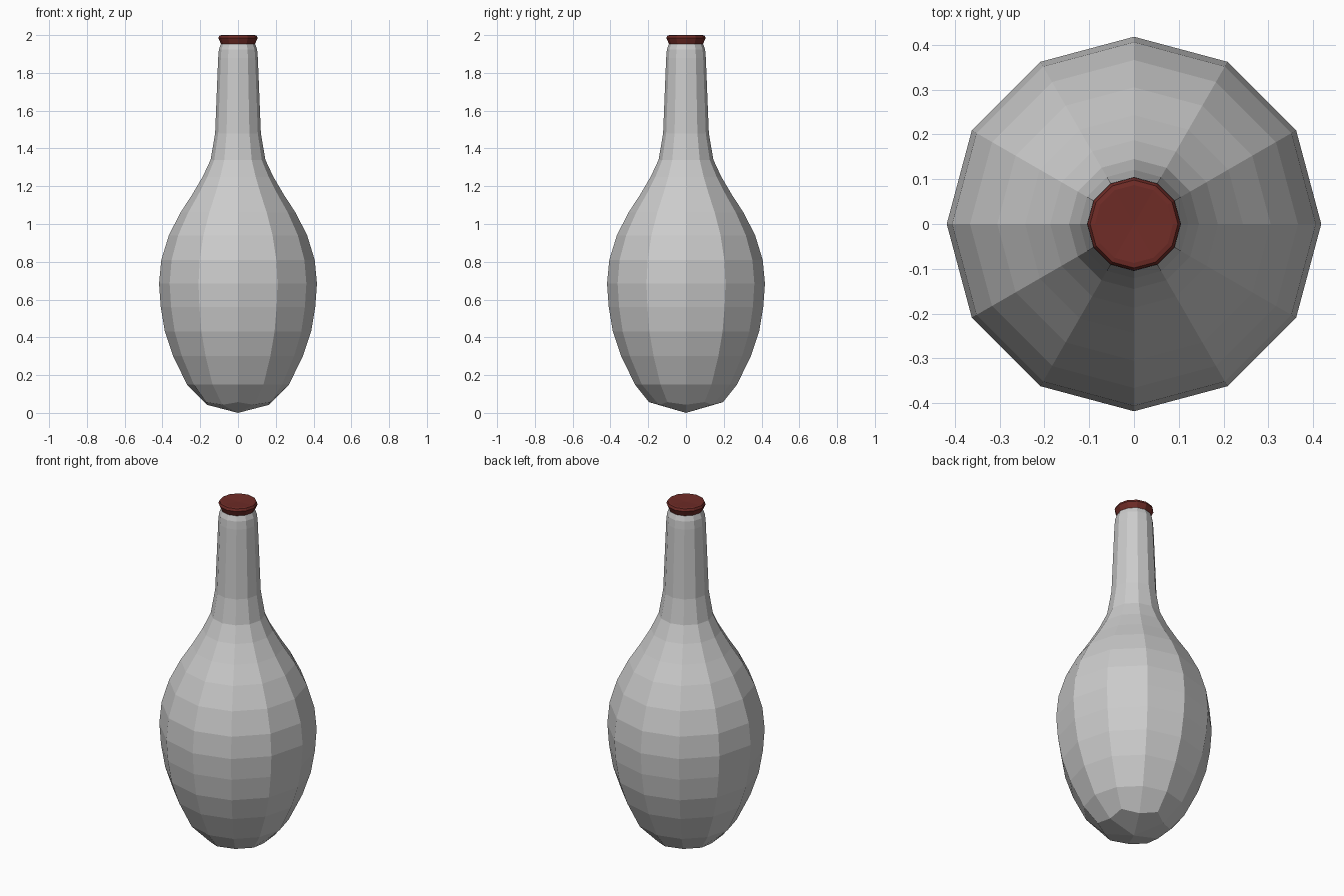
import bpy, bmesh
from math import cos, sin, pi

if "Cube" in bpy.data.objects:
    bpy.data.objects.remove(bpy.data.objects["Cube"])

SIDES = 12


def lathe(name, rings, bottom_z, top_z=None, color=None):
    """Revolve rings of (r_even, z_even, r_odd, z_odd) and close both ends with quad fans."""
    bm = bmesh.new()
    loops = []
    for r0, z0, r1, z1 in rings:
        loop = []
        for i in range(SIDES):
            r, z = ((r0, z0), (r1, z1))[i % 2]
            a = 2 * pi * i / SIDES
            loop.append(bm.verts.new((r * cos(a), r * sin(a), z)))
        loops.append(loop)
    for lo, hi in zip(loops, loops[1:]):
        for i in range(SIDES):
            j = (i + 1) % SIDES
            bm.faces.new((lo[i], lo[j], hi[j], hi[i]))
    for loop, z in ((loops[0], bottom_z), (loops[-1], top_z)):
        if z is None:
            continue
        c = bm.verts.new((0, 0, z))
        for i in range(0, SIDES, 2):
            bm.faces.new((c, loop[i], loop[i + 1], loop[(i + 2) % SIDES]))
    bmesh.ops.recalc_face_normals(bm, faces=bm.faces)
    me = bpy.data.meshes.new(name)
    bm.to_mesh(me)
    bm.free()
    ob = bpy.data.objects.new(name, me)
    bpy.context.collection.objects.link(ob)
    if color:
        mat = bpy.data.materials.new(name + "_color")
        mat.diffuse_color = color
        mat.use_nodes = True
        mat.node_tree.nodes["Principled BSDF"].inputs["Base Color"].default_value = mat.diffuse_color
        me.materials.append(mat)
    return ob


def even(profile):
    return [(r, z, r, z) for r, z in profile]


# Bottle body: faceted pointed base, round belly, slim neck
profile = [(0.27, 0.15), (0.343, 0.30), (0.387, 0.43), (0.409, 0.56),
           (0.418, 0.685), (0.406, 0.81), (0.366, 0.94), (0.305, 1.06),
           (0.243, 1.155), (0.187, 1.25), (0.145, 1.34), (0.121, 1.48),
           (0.105, 1.88), (0.101, 1.925), (0.09, 1.955)]
lathe("bottle_body", [(0.165, 0.043, 0.196, 0.057)] + even(profile), 0.0)

# Red end cap with a small flare and a nearly flat top
lathe("end_cap", even([(0.09, 1.953), (0.104, 1.985), (0.098, 1.998), (0.087, 2.0)]),
      1.953, 1.995, (0.16, 0.025, 0.02, 1))
